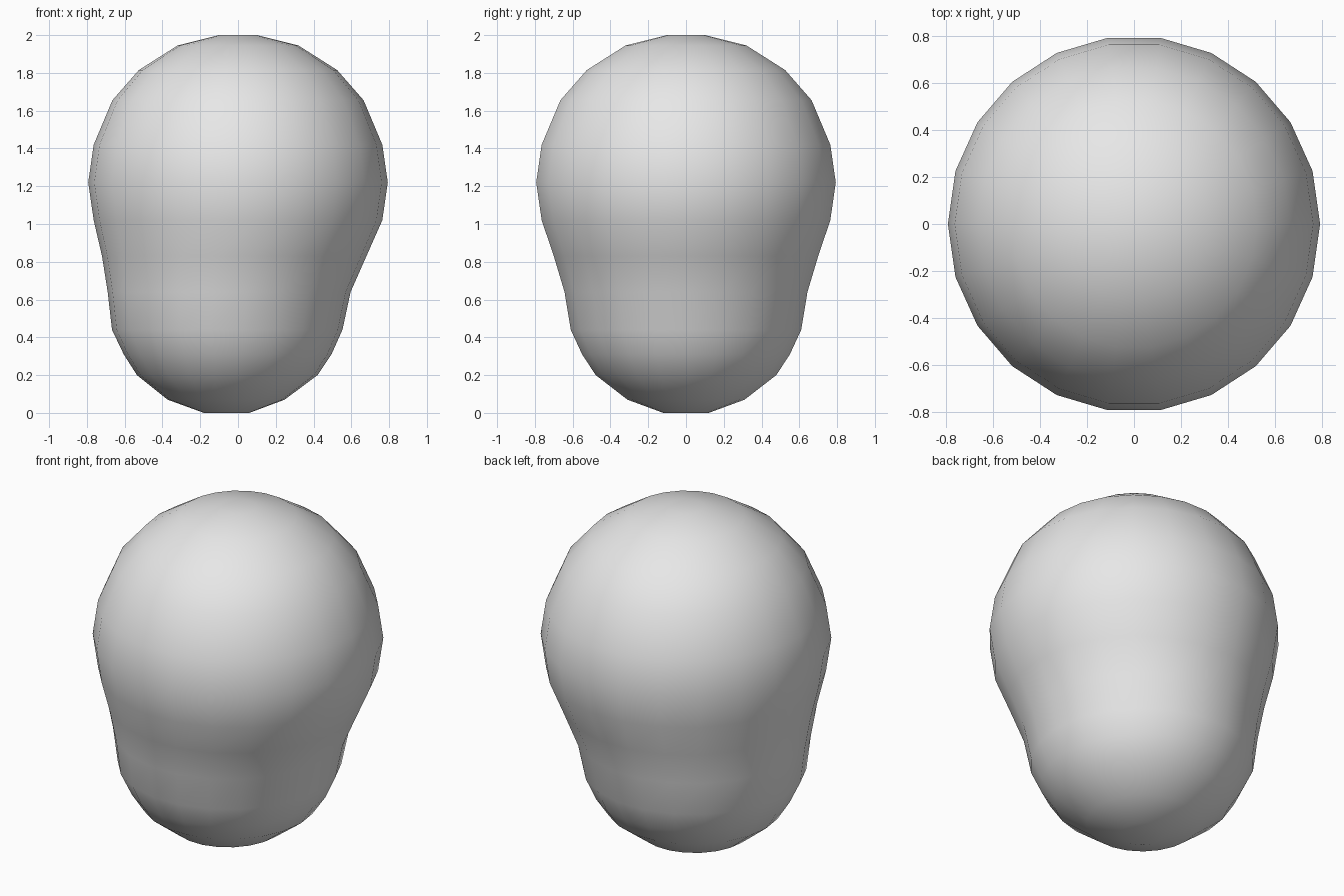
import bpy, bmesh, math

cube = bpy.data.objects.get("Cube")
if cube:
    bpy.data.objects.remove(cube, do_unlink=True)

# Plain light grey
grey = bpy.data.materials.new("light_grey")
grey.use_nodes = True
colour = (0.8, 0.8, 0.8, 1.0)
grey.diffuse_color = colour
grey.node_tree.nodes["Principled BSDF"].inputs["Base Color"].default_value = colour

SIDES = 22
# Ring profile: height, radius, sideways shift of the ring centre
RINGS = [
    (0.00, 0.12, -0.06), (0.07, 0.31, -0.063), (0.20, 0.478, -0.057),
    (0.31, 0.55, -0.055), (0.44, 0.610, -0.057), (0.64, 0.643, -0.047),
    (0.83, 0.70, -0.02), (1.02, 0.764, 0.0), (1.22, 0.793, 0.0),
    (1.42, 0.764, 0.0), (1.655, 0.665, 0.0), (1.815, 0.525, 0.0),
    (1.945, 0.32, 0.0), (2.00, 0.10, 0.0),
]

# Head: round cranium lofted into a smaller, offset jaw
bm = bmesh.new()
depth = 1 / math.cos(math.pi / SIDES)   # flat front and back reach full depth
loops = []
for z, r, cx in RINGS:
    loops.append([bm.verts.new((cx + r * math.cos(math.tau * i / SIDES),
                                r * depth * math.sin(math.tau * i / SIDES), z))
                  for i in range(SIDES)])
for low, high in zip(loops, loops[1:]):
    for i in range(SIDES):
        j = (i + 1) % SIDES
        bm.faces.new((low[i], low[j], high[j], high[i]))

# Closed chin and crown
bm.faces.new(loops[0][::-1])
bm.faces.new(loops[-1])
for face in bm.faces:
    face.smooth = True

mesh = bpy.data.meshes.new("head")
bm.to_mesh(mesh)
bm.free()
mesh.materials.append(grey)
head = bpy.data.objects.new("head", mesh)
bpy.context.collection.objects.link(head)
